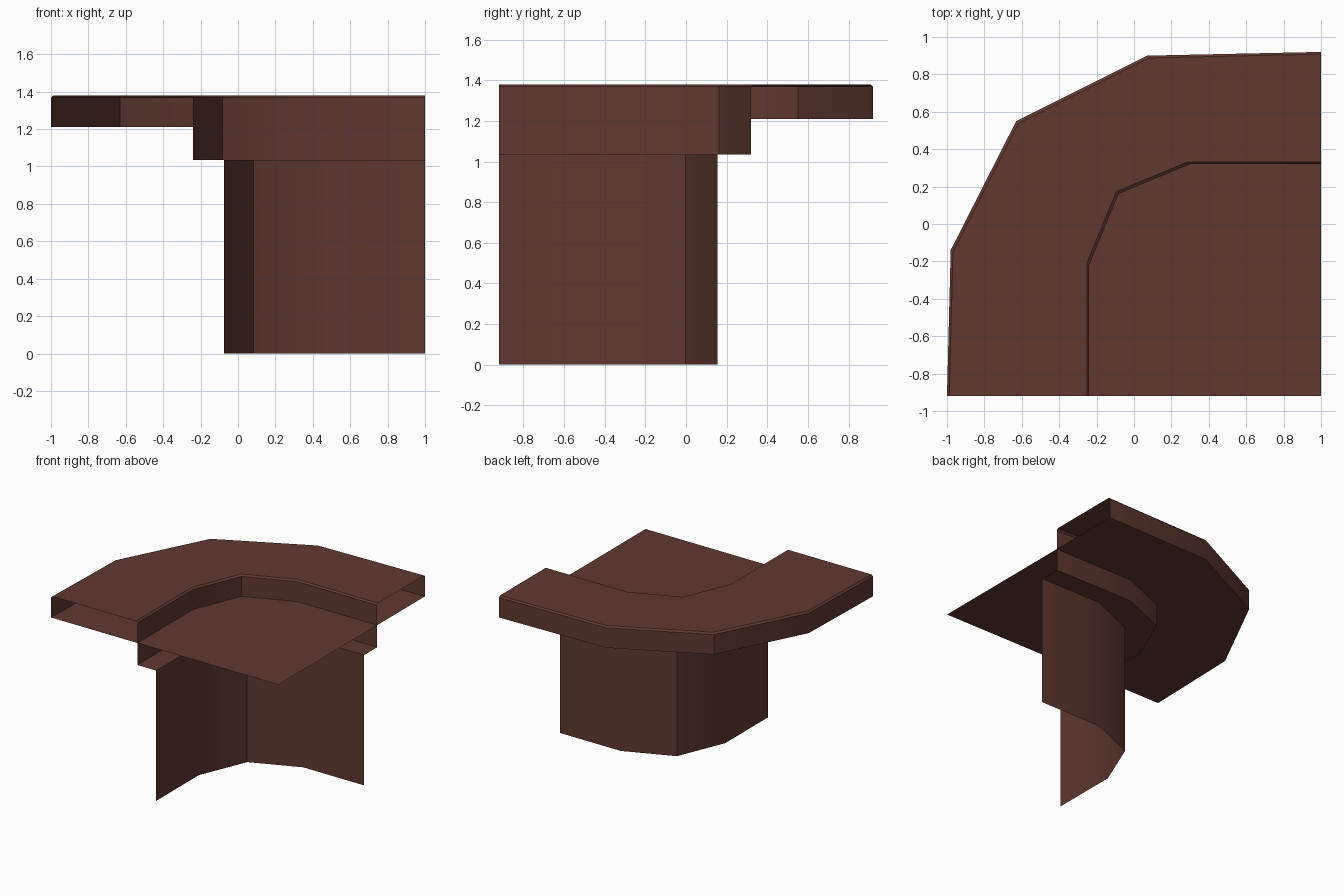
import bpy
import math

if "Cube" in bpy.data.objects:
    bpy.data.objects.remove(bpy.data.objects["Cube"])

wood = bpy.data.materials.new("dark brown wood")
wood.diffuse_color = (0.117, 0.040, 0.030, 1)
wood.use_nodes = True
wood.node_tree.nodes["Principled BSDF"].inputs["Base Color"].default_value = wood.diffuse_color

# Plan paths, from the front end round the corner to the right end
OUTER = [(-1, -0.92), (-0.98, -0.14), (-0.63, 0.55), (0.07, 0.90), (1, 0.92)]
R, CX, CY = 0.54, 0.30, -0.22


def arc_path(shift):
    """Straight run, two-sided quarter bend, straight run."""
    cx, cy = CX + shift, CY - shift
    bend = [(cx + R * math.cos(a), cy + R * math.sin(a))
            for a in (math.pi, math.pi * 0.75, math.pi * 0.5)]
    return [(bend[0][0], -0.92)] + bend + [(1, bend[2][1])]


def inset(path, d):
    """Shift a path towards the inside corner, keeping its cut ends flush."""
    pts = [(x + d, y - d) for x, y in path]
    pts[0] = (pts[0][0], -0.92)
    pts[-1] = (1, pts[-1][1])
    return pts


def make(name, verts, faces):
    me = bpy.data.meshes.new(name)
    me.from_pydata(verts, [], faces)
    me.materials.append(wood)
    me.shade_smooth()
    me.set_sharp_from_angle(angle=math.radians(30))
    ob = bpy.data.objects.new(name, me)
    bpy.context.collection.objects.link(ob)
    return ob


def loft(name, rings, closed=False):
    """Skin a list of (path, height) rings into an open-ended sheet."""
    n = len(rings[0][0])
    verts = [(x, y, z) for path, z in rings for x, y in path]
    faces = []
    for i in range(len(rings) if closed else len(rings) - 1):
        a, b = i * n, (i + 1) % len(rings) * n
        faces += [(b + j, b + j + 1, a + j + 1, a + j) for j in range(n - 1)]
    return make(name, verts, faces)


INNER, BASE = arc_path(0), arc_path(0.165)
TOP, SHELF, LEDGE, B = 1.38, 1.21, 1.035, 0.012

# Raised counter top: hollow, open at both ends, with chamfered top edges
loft("counter_top", [(OUTER, SHELF), (OUTER, TOP - B), (inset(OUTER, B), TOP),
                     (inset(INNER, -B), TOP), (INNER, TOP - B), (INNER, SHELF)],
     closed=True)

# Lower work shelf filling the inside corner
shelf = [(x, y, SHELF) for x, y in INNER + [(1, -0.92)]]
make("work_shelf", shelf, [tuple(reversed(range(len(shelf))))])

# Front panel with overhanging apron
loft("front_panel", [(BASE, 0), (BASE, LEDGE), (INNER, LEDGE), (INNER, SHELF)])
